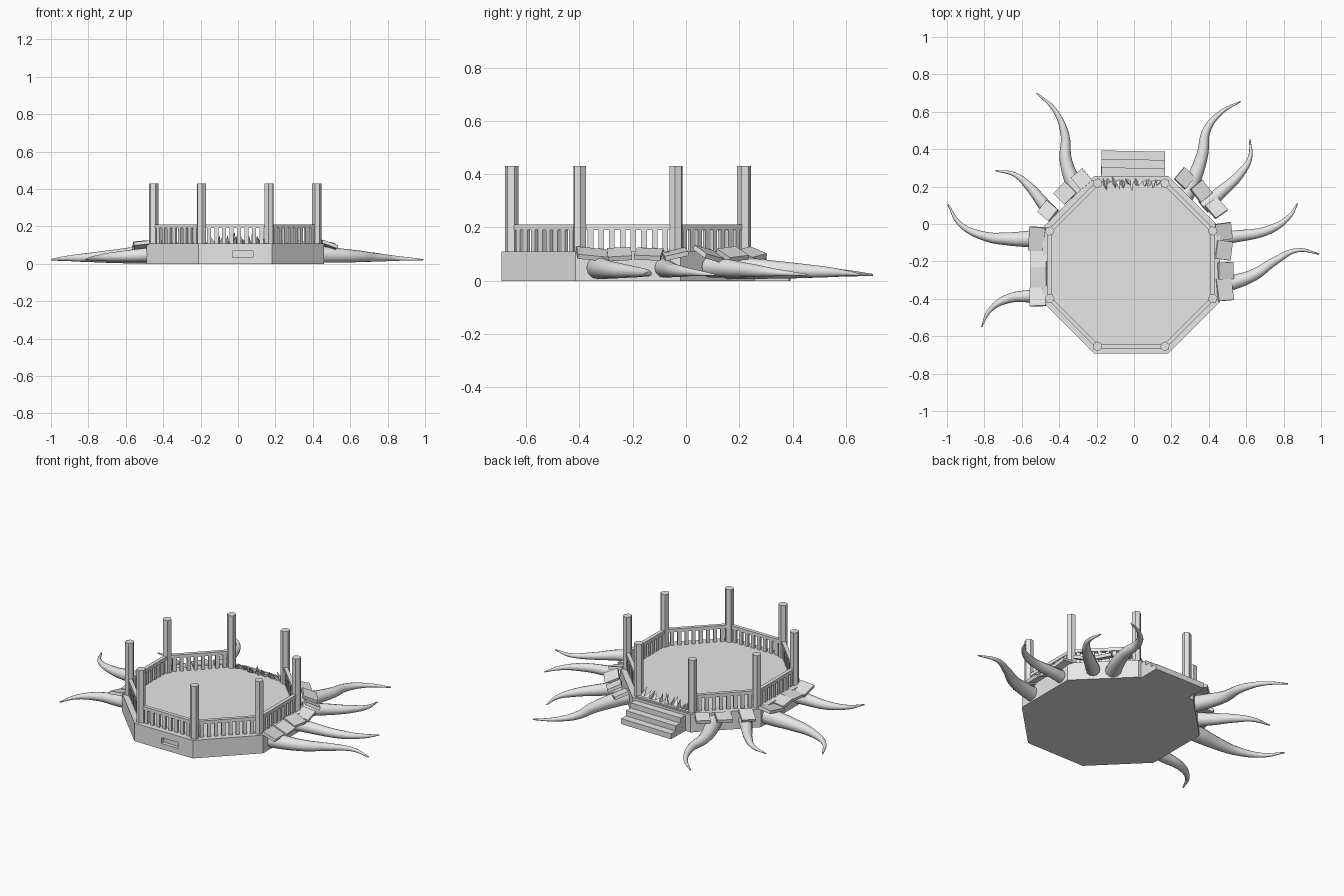
import bpy, bmesh, math, random
from mathutils import Matrix, Vector

random.seed(4)
cube = bpy.data.objects.get("Cube")
if cube:
    bpy.data.objects.remove(cube, do_unlink=True)

grey = bpy.data.materials.new("plain_grey")
grey.use_nodes = True
grey.diffuse_color = (0.8, 0.8, 0.8, 1)
grey.node_tree.nodes["Principled BSDF"].inputs["Base Color"].default_value = (0.8, 0.8, 0.8, 1)

CX, CY, DECK = -0.015, -0.218, 0.11


def finish(name, bm):
    bmesh.ops.recalc_face_normals(bm, faces=bm.faces)
    me = bpy.data.meshes.new(name)
    bm.to_mesh(me)
    bm.free()
    me.materials.append(grey)
    ob = bpy.data.objects.new(name, me)
    bpy.context.collection.objects.link(ob)
    return ob


def box(bm, centre, size, rot=Matrix()):
    m = Matrix.Translation(centre) @ rot @ Matrix.Diagonal((*size, 1))
    bmesh.ops.create_cube(bm, size=1, matrix=m)


def prism(bm, centre, sides, r1, r2, height, rot=Matrix()):
    m = Matrix.Translation(centre) @ rot @ Matrix.Translation((0, 0, height / 2))
    bmesh.ops.create_cone(bm, cap_ends=True, segments=sides, radius1=r1,
                          radius2=r2, depth=height, matrix=m)


def corner(k, radius, z=0):
    a = math.radians(22.5 + 45 * k)
    return Vector((CX + radius * math.cos(a), CY + radius * math.sin(a), z))


def turn(deg, axis="Z"):
    return Matrix.Rotation(math.radians(deg), 4, axis)


# Octagonal platform with a slot cut in its front
bm = bmesh.new()
prism(bm, (CX, CY, 0), 8, 0.514, 0.514, DECK, turn(22.5))
platform = finish("platform", bm)
bm = bmesh.new()
box(bm, (0.025, -0.695, 0.052), (0.11, 0.05, 0.035))
cutter = finish("slot_cutter", bm)
mod = platform.modifiers.new("slot", "BOOLEAN")
mod.operation, mod.object = "DIFFERENCE", cutter
mod.solver = "EXACT"
bpy.context.view_layer.objects.active = platform
bpy.ops.object.modifier_apply(modifier=mod.name)
bpy.data.objects.remove(cutter, do_unlink=True)

# Corner posts
bm = bmesh.new()
for k in range(8):
    prism(bm, corner(k, 0.472, DECK - 0.005), 6, 0.026, 0.026, 0.325, turn(22.5 + 45 * k))
finish("posts", bm)

# Railings on every side but the stair side
rails, balusters = bmesh.new(), bmesh.new()
for k in range(8):
    if k == 1:
        continue
    a, b = corner(k, 0.472), corner(k + 1, 0.472)
    rot = turn(45 * (k + 1) + 90)
    box(rails, (a + b) / 2 + Vector((0, 0, 0.201)), ((b - a).length, 0.022, 0.02), rot)
    for i in range(1, 9):
        box(balusters, a.lerp(b, i / 9) + Vector((0, 0, 0.15)), (0.021, 0.015, 0.086), rot)
finish("top_rails", rails)
finish("balusters", balusters)

# Back stairs
bm = bmesh.new()
for i in range(3):
    depth = 0.06 + 0.045 * i
    top = 0.095 - 0.031 * i
    box(bm, (-0.005, 0.24 + depth / 2, top / 2), (0.34, depth, top), turn(-1))
finish("stairs", bm)

# Splintered edge above the stairs
bm = bmesh.new()
box(bm, (CX, 0.24, 0.112), (0.36, 0.02, 0.012))
for i in range(15):
    at = (-0.185 + 0.0245 * i, 0.238 + random.uniform(-0.01, 0.005), 0.105)
    lean = turn(random.uniform(20, 55), "X") @ turn(random.uniform(-20, 20), "Y")
    prism(bm, at, 3, 0.018, 0, random.uniform(0.045, 0.08), lean @ turn(random.uniform(0, 90)))
finish("splinters", bm)

# Tentacles: base radius, then path from base to tip
paths = {
    "left_back": (0.046, [(0.26, 0.12), (0.32, 0.24), (0.365, 0.37), (0.39, 0.505), (0.47, 0.60), (0.57, 0.655)]),
    "left_mid_back": (0.04, [(0.37, 0.09), (0.47, 0.175), (0.565, 0.265), (0.62, 0.355), (0.62, 0.455)]),
    "left_mid_front": (0.04, [(0.40, -0.09), (0.52, -0.07), (0.725, -0.03), (0.83, 0.04), (0.875, 0.11)]),
    "left_front": (0.046, [(0.40, -0.34), (0.52, -0.315), (0.645, -0.27), (0.75, -0.2), (0.875, -0.14), (0.99, -0.16)]),
    "right_back": (0.048, [(-0.28, 0.12), (-0.33, 0.23), (-0.365, 0.345), (-0.37, 0.48), (-0.425, 0.61), (-0.52, 0.70)]),
    "right_mid_back": (0.04, [(-0.42, 0.03), (-0.49, 0.115), (-0.56, 0.2), (-0.64, 0.265), (-0.74, 0.285)]),
    "right_mid_front": (0.052, [(-0.42, -0.08), (-0.55, -0.08), (-0.665, -0.08), (-0.8, -0.065), (-0.93, 0), (-0.995, 0.105)]),
    "right_front": (0.042, [(-0.42, -0.38), (-0.54, -0.385), (-0.675, -0.40), (-0.77, -0.46), (-0.815, -0.55)]),
}
for name, (radius, pts) in paths.items():
    cu = bpy.data.curves.new(name + "_tentacle", "CURVE")
    cu.dimensions = "3D"
    cu.bevel_depth, cu.bevel_resolution = radius, 4
    cu.resolution_u, cu.use_fill_caps = 8, True
    sp = cu.splines.new("BEZIER")
    sp.bezier_points.add(len(pts) - 1)
    sp.radius_interpolation = "LINEAR"
    for i, (p, (x, y)) in enumerate(zip(sp.bezier_points, pts)):
        t = i / (len(pts) - 1)
        p.co = (x, y, 0.052 - 0.03 * t)
        p.radius = max(0.08, 1 - t ** 1.25)
        p.handle_left_type = p.handle_right_type = "AUTO"
    cu.materials.append(grey)
    ob = bpy.data.objects.new(name + "_tentacle", cu)
    bpy.context.collection.objects.link(ob)
    bpy.ops.object.select_all(action="DESELECT")
    ob.select_set(True)
    bpy.context.view_layer.objects.active = ob
    bpy.ops.object.convert(target="MESH")
    bpy.ops.object.shade_smooth_by_angle()

# Broken planks bent outward over the tentacles: x, y, outward angle, width
planks = [
    (0.27, 0.245, 50, 0.08), (0.36, 0.175, 40, 0.09), (0.44, 0.085, 35, 0.09),
    (0.48, -0.04, 8, 0.09), (0.48, -0.14, -8, 0.10), (0.49, -0.25, 3, 0.09), (0.485, -0.35, 5, 0.12),
    (-0.28, 0.24, 130, 0.08), (-0.37, 0.165, 135, 0.09), (-0.46, 0.07, 140, 0.08),
    (-0.52, -0.08, 176, 0.13), (-0.51, -0.19, 180, 0.09), (-0.51, -0.285, 180, 0.11), (-0.515, -0.39, 182, 0.10),
]
bm = bmesh.new()
for x, y, angle, width in planks:
    rot = turn(angle) @ turn(random.uniform(4, 24), "Y") @ turn(random.uniform(-14, 14), "X")
    box(bm, (x, y, 0.1), (0.085, width, 0.018), rot)
finish("broken_planks", bm)
